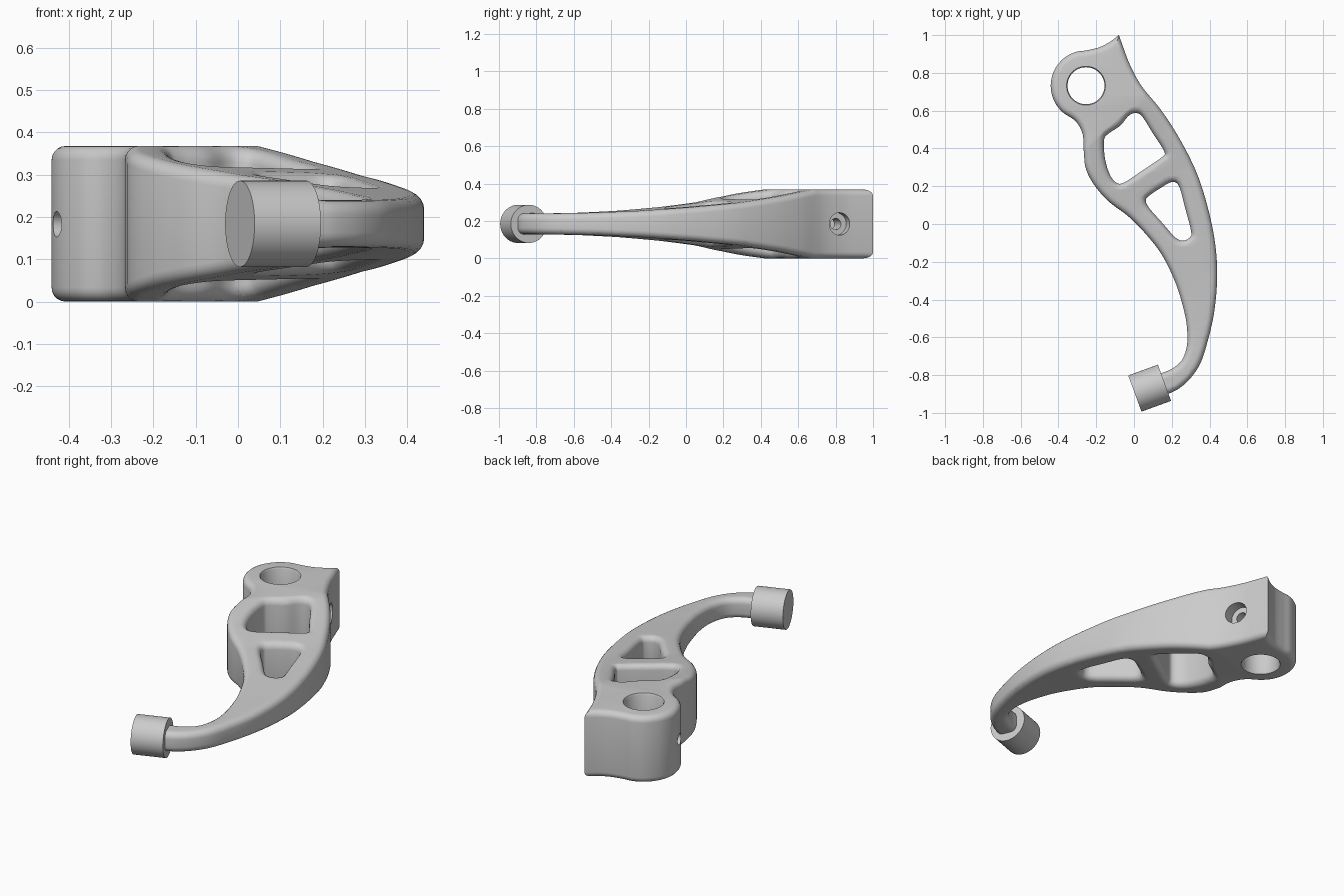
import bpy, bmesh, math
from mathutils import Vector

if "Cube" in bpy.data.objects:
    bpy.data.objects.remove(bpy.data.objects["Cube"], do_unlink=True)

HALF = 0.184                       # half thickness of the thick end
ROUND = 0.033                      # edge rounding
RING = Vector((-0.254, 0.732, HALF))
BOLT_AXIS = Vector((0.94, 0.342, 0)).normalized()

grey = bpy.data.materials.new("plain grey")
grey.use_nodes = True
grey.diffuse_color = (0.6, 0.6, 0.6, 1)
grey.node_tree.nodes["Principled BSDF"].inputs["Base Color"].default_value = (0.6, 0.6, 0.6, 1)


def smooth_path(points, closed=False, steps=6):
    """Sample a smooth curve running through the points."""
    pts = [Vector(p) for p in points]
    n = len(pts)
    get = (lambda i: pts[i % n]) if closed else (lambda i: pts[max(0, min(n - 1, i))])
    out = []
    for i in range(n if closed else n - 1):
        a, b, c, d = (get(i + k) for k in (-1, 0, 1, 2))
        for s in range(steps):
            t = s / steps
            out.append(b + (c - a) * t / 2 + (a * 2 - b * 5 + c * 4 - d) * t * t / 2
                       + (b * 3 - a - c * 3 + d) * t ** 3 / 2)
    return out if closed else out + [pts[-1]]


def half_height(s):
    """Half thickness along the taper direction."""
    table = [(-1.1, 0.054), (-0.85, 0.06), (-0.62, 0.07), (-0.3, 0.09),
             (0.04, 0.115), (0.35, 0.148), (0.63, HALF)]
    if s >= table[-1][0]:
        return HALF
    for (s0, h0), (s1, h1) in zip(table, table[1:]):
        if s < s1:
            return h0 + (h1 - h0) * max(0, (s - s0) / (s1 - s0))


def cylinder(name, centre, axis, r1, r2, depth):
    bm = bmesh.new()
    bmesh.ops.create_cone(bm, cap_ends=True, segments=64, radius1=r1, radius2=r2, depth=depth)
    mesh = bpy.data.meshes.new(name)
    bm.to_mesh(mesh)
    bm.free()
    ob = bpy.data.objects.new(name, mesh)
    ob.rotation_euler = Vector(axis).to_track_quat("Z", "Y").to_euler()
    ob.location = centre
    bpy.context.collection.objects.link(ob)
    return ob


def combine(target, other, operation):
    """Apply a boolean and remove the other object."""
    other.hide_render = True
    bpy.context.view_layer.objects.active = target
    mod = target.modifiers.new(other.name, "BOOLEAN")
    mod.operation = operation
    mod.solver = "EXACT"
    mod.object = other
    bpy.ops.object.modifier_apply(modifier=mod.name)
    bpy.data.objects.remove(other, do_unlink=True)


def finish(ob):
    ob.data.materials.clear()
    ob.data.materials.append(grey)
    bpy.ops.object.select_all(action="DESELECT")
    ob.select_set(True)
    bpy.context.view_layer.objects.active = ob
    bpy.ops.object.shade_smooth_by_angle(angle=math.radians(35))


# Outline: outer edge, squared arm end, inner edge, ring, pointed tip
outer = [(-0.055, 0.93), (-0.02, 0.84), (0.04, 0.73), (0.138, 0.61), (0.233, 0.466),
         (0.328, 0.28), (0.39, 0.09), (0.43, -0.106), (0.44, -0.29), (0.423, -0.476),
         (0.386, -0.635), (0.35, -0.74), (0.296, -0.82), (0.235, -0.873), (0.18, -0.9)]
inner = [(0.143, -0.79), (0.2, -0.767), (0.254, -0.72), (0.28, -0.645), (0.281, -0.556),
         (0.265, -0.46), (0.222, -0.317), (0.148, -0.164), (0.058, -0.048), (-0.032, 0.042),
         (-0.13, 0.116), (-0.206, 0.2), (-0.254, 0.29), (-0.266, 0.386), (-0.272, 0.476),
         (-0.31, 0.545)]
for angle in (228, 205, 180, 155, 130, 108, 90):
    a = math.radians(angle)
    inner.append((RING.x + 0.187 * math.cos(a), RING.y + 0.187 * math.sin(a)))
inner += [(-0.185, 0.935), (-0.13, 0.962)]
outline = (smooth_path(outer) + [Vector((0.1, -0.929)), Vector((0.06, -0.821))]
           + smooth_path(inner) + [Vector((-0.08, 1.0))])

# Lightening windows
upper_window = [(-0.03, 0.571), (0.005, 0.587), (0.042, 0.571), (0.1, 0.48), (0.159, 0.386),
                (0.148, 0.354), (0.05, 0.287), (-0.048, 0.222), (-0.09, 0.217), (-0.127, 0.26),
                (-0.153, 0.344), (-0.159, 0.44), (-0.138, 0.476), (-0.074, 0.52)]
lower_window = [(0.2, 0.222), (0.238, 0.2), (0.272, 0.08), (0.302, -0.037), (0.296, -0.07),
                (0.26, -0.088), (0.217, -0.07), (0.148, 0.008), (0.08, 0.085), (0.063, 0.127),
                (0.085, 0.153), (0.143, 0.192)]

# Filled, rounded plate from the outline and windows
curve = bpy.data.curves.new("lever_outline", "CURVE")
curve.dimensions = "2D"
curve.fill_mode = "BOTH"
curve.extrude = HALF - ROUND
curve.bevel_depth = ROUND
curve.bevel_resolution = 4
curve.offset = -ROUND
for path in (outline, smooth_path(upper_window, True), smooth_path(lower_window, True)):
    spline = curve.splines.new("POLY")
    spline.points.add(len(path) - 1)
    for point, p in zip(spline.points, path):
        point.co = (p.x, p.y, 0, 1)
    spline.use_cyclic_u = True
helper = bpy.data.objects.new("lever_outline", curve)
bpy.context.collection.objects.link(helper)
bpy.context.view_layer.update()
mesh = bpy.data.meshes.new_from_object(helper.evaluated_get(bpy.context.evaluated_depsgraph_get()))
bpy.data.objects.remove(helper, do_unlink=True)

# Slice the plate across, then taper it towards the arm end
bm = bmesh.new()
bm.from_mesh(mesh)
bmesh.ops.remove_doubles(bm, verts=bm.verts, dist=0.0001)
slope = Vector((-0.9, 1, 0))
for i in range(45):
    s = 0.63 - i * 0.04
    bmesh.ops.bisect_plane(bm, geom=bm.verts[:] + bm.edges[:] + bm.faces[:], dist=0.0001,
                           plane_co=(0, s, 0), plane_no=slope)
for v in bm.verts:
    drop = HALF - half_height(v.co.dot(slope))
    v.co.z += HALF - math.copysign(drop, v.co.z)
bmesh.ops.remove_doubles(bm, verts=bm.verts, dist=0.0001)
bmesh.ops.recalc_face_normals(bm, faces=bm.faces)
bm.to_mesh(mesh)
bm.free()
lever = bpy.data.objects.new("lever_body", mesh)
bpy.context.collection.objects.link(lever)

# Pivot bore with eased rims, and the cross bolt hole with its counterbore
up = Vector((0, 0, 1))
rim = 0.02
bore = cylinder("bore_cutter", RING, up, 0.098, 0.098, 1)
for part in (
        cylinder("top_rim_cutter", RING + up * HALF, up, 0.098 - rim / 2, 0.098 + rim, rim * 3),
        cylinder("bottom_rim_cutter", RING - up * HALF, -up, 0.098 - rim / 2, 0.098 + rim, rim * 3),
        cylinder("bolt_cutter", RING - up * 0.001, BOLT_AXIS, 0.03, 0.03, 1),
        cylinder("counterbore_cutter", RING + BOLT_AXIS * 0.3, BOLT_AXIS, 0.06, 0.06, 0.2)):
    combine(bore, part, "UNION")
combine(lever, bore, "DIFFERENCE")
finish(lever)

# Round end cap on the arm
finish(cylinder("end_cap", (0.083, -0.869, HALF), BOLT_AXIS, 0.102, 0.102, 0.167))
